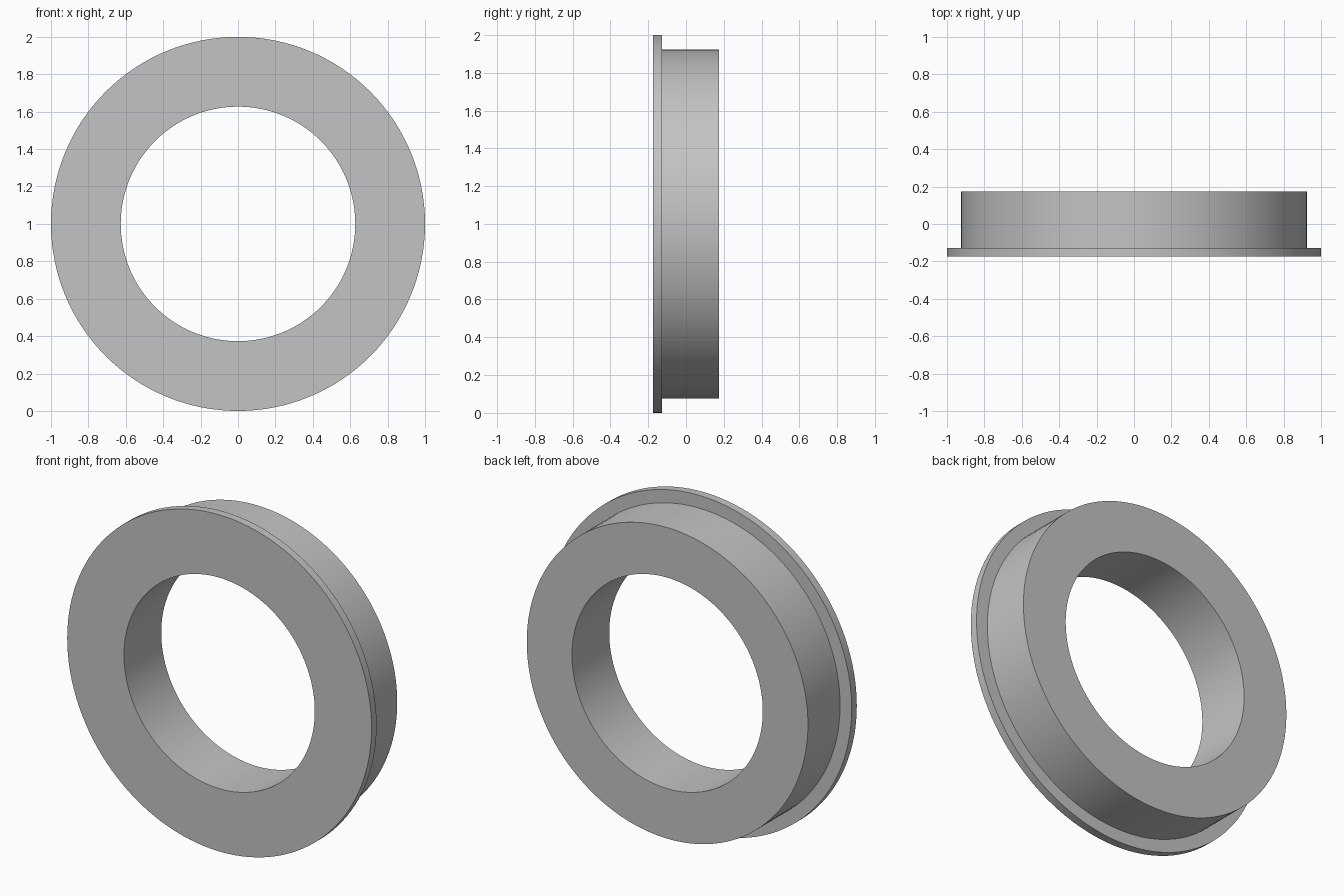
import bpy
import bmesh
import math

default = bpy.data.objects.get("Cube")
if default:
    bpy.data.objects.remove(default, do_unlink=True)

SEGMENTS = 128
OUTER, BODY, BORE = 1.0, 0.924, 0.627
FRONT, STEP, BACK = -0.175, -0.127, 0.175

# Plain grey finish
grey = bpy.data.materials.new("plain_grey")
grey.use_nodes = True
colour = (0.55, 0.55, 0.55, 1)
grey.diffuse_color = colour
grey.node_tree.nodes["Principled BSDF"].inputs["Base Color"].default_value = colour

# Closed cross-section (radius, y), spun around the y axis
profile = [(BORE, FRONT), (OUTER, FRONT), (OUTER, STEP),
           (BODY, STEP), (BODY, BACK), (BORE, BACK)]

bm = bmesh.new()
rings = []
for i in range(SEGMENTS):
    a = math.tau * i / SEGMENTS
    rings.append([bm.verts.new((r * math.cos(a), y, r * math.sin(a)))
                  for r, y in profile])
for i, ring in enumerate(rings):
    following = rings[(i + 1) % SEGMENTS]
    for j in range(len(profile)):
        k = (j + 1) % len(profile)
        bm.faces.new((ring[j], ring[k], following[k], following[j]))
bmesh.ops.recalc_face_normals(bm, faces=bm.faces)

# Flanged bushing ring, standing upright on its rim
mesh = bpy.data.meshes.new("flanged_ring")
bm.to_mesh(mesh)
bm.free()
mesh.materials.append(grey)
ring_object = bpy.data.objects.new("flanged_ring", mesh)
ring_object.location.z = OUTER
bpy.context.collection.objects.link(ring_object)

# Smooth round walls with crisp rims
bpy.ops.object.select_all(action="DESELECT")
ring_object.select_set(True)
bpy.context.view_layer.objects.active = ring_object
bpy.ops.object.shade_smooth_by_angle(angle=math.radians(30))
